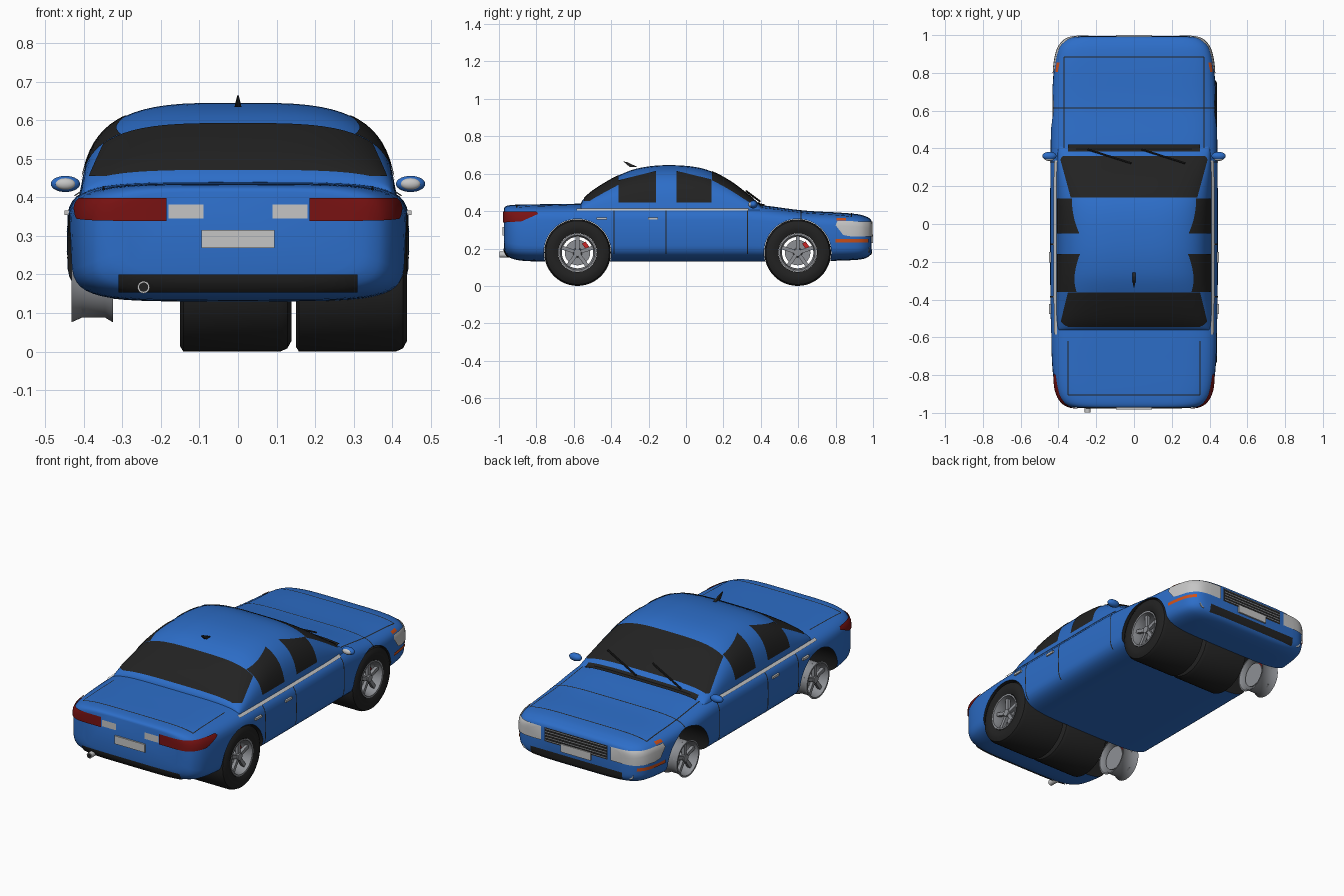
import bpy, bmesh
from math import sin, cos, pi, radians
from mathutils import Vector, Matrix

old = bpy.data.objects.get("Cube")
if old:
    bpy.data.objects.remove(old, do_unlink=True)


def material(name, r, g, b):
    m = bpy.data.materials.new(name)
    m.use_nodes = True
    m.diffuse_color = (r, g, b, 1)
    m.node_tree.nodes["Principled BSDF"].inputs["Base Color"].default_value = (r, g, b, 1)
    return m


blue = material("body blue", .026, .155, .58)
black = material("black", .016, .016, .016)
red = material("tail red", .19, .006, .006)
orange = material("indicator orange", .62, .08, .01)
pale = material("pale grey", .56, .56, .56)
metal = material("rim grey", .27, .28, .3)
caliper_red = material("caliper red", .6, .02, .02)
made = []


def finish(name, bm, *mats):
    bmesh.ops.recalc_face_normals(bm, faces=bm.faces)
    mesh = bpy.data.meshes.new(name)
    bm.to_mesh(mesh)
    bm.free()
    ob = bpy.data.objects.new(name, mesh)
    bpy.context.collection.objects.link(ob)
    for m in mats:
        mesh.materials.append(m)
    made.append(ob)
    return ob


def skin(rings, loop=False):
    """Join closed rings of points; cap the ends unless they loop."""
    bm = bmesh.new()
    vs = [[bm.verts.new(p) for p in r] for r in rings]
    n = len(rings[0])
    for a, b in zip(vs, vs[1:] + vs[:1] if loop else vs[1:]):
        for i in range(n):
            bm.faces.new((a[i], a[(i + 1) % n], b[(i + 1) % n], b[i]))
    if not loop:
        bm.faces.new(vs[0])
        bm.faces.new(vs[-1])
    bmesh.ops.recalc_face_normals(bm, faces=bm.faces)
    return bm


def smooth(rows, steps=4):
    """Catmull-Rom through the stations."""
    out = []
    for i in range(len(rows) - 1):
        p = [Vector(rows[max(0, min(len(rows) - 1, i + k))]) for k in (-1, 0, 1, 2)]
        for s in range(steps):
            t = s / steps
            out.append(p[1] + .5 * t * (p[2] - p[0] + t * (2 * p[0] - 5 * p[1] + 4 * p[2] - p[3]
                       + t * (3 * (p[1] - p[2]) + p[3] - p[0]))))
    return out + [Vector(rows[-1])]


def power(v, n):
    return (1 if v >= 0 else -1) * abs(v) ** (2 / n)


def lathe(name, profile, y, z, mat, steps=48):
    rings = [[(x, y + r * cos(a), z + r * sin(a)) for x, r in profile]
             for a in (2 * pi * k / steps for k in range(steps))]
    return finish(name, skin(rings, True), mat)


def tube(name, a, b, radius, mat, segs=20, r2=None):
    d = Vector(b) - Vector(a)
    bm = bmesh.new()
    bmesh.ops.create_cone(bm, cap_ends=True, segments=segs, radius1=radius,
                          radius2=radius if r2 is None else r2, depth=d.length,
                          matrix=Matrix.Translation((Vector(a) + Vector(b)) / 2)
                          @ d.to_track_quat('Z', 'Y').to_matrix().to_4x4())
    return finish(name, bm, mat)


def block(name, size, mat, matrix):
    bm = bmesh.new()
    bmesh.ops.create_cube(bm, size=1, matrix=matrix @ Matrix.Diagonal((*size, 1)))
    return finish(name, bm, mat)


def ball(name, loc, size, mat):
    bm = bmesh.new()
    bmesh.ops.create_uvsphere(bm, u_segments=24, v_segments=14, radius=1,
                              matrix=Matrix.Translation(loc) @ Matrix.Diagonal((*size, 1)))
    return finish(name, bm, mat)


def patch(name, src, mat, axis, pts, lo, hi, off=.003):
    """Thin plate: the source surface trimmed by a convex prism along an axis."""
    bm = src.copy()
    bm.normal_update()
    for v, n in [(v, v.normal.copy()) for v in bm.verts]:
        v.co += n * off
    others = [i for i in range(3) if i != axis]

    def place(p):
        v = Vector((0, 0, 0))
        v[others[0]], v[others[1]] = p
        return v
    pts = [place(p) for p in pts]
    mid = sum(pts, Vector()) / len(pts)
    along = Vector([float(i == axis) for i in range(3)])
    planes = [(along * min(lo, hi), -along), (along * max(lo, hi), along)]
    for a, b in zip(pts, pts[1:] + pts[:1]):
        no = (b - a).cross(along)
        planes.append((a, no if no.dot(a - mid) > 0 else -no))
    for co, no in planes:
        bmesh.ops.bisect_plane(bm, geom=bm.verts[:] + bm.edges[:] + bm.faces[:],
                               plane_co=co, plane_no=no, clear_outer=True)
    return finish(name, bm, mat)


def rect(a, b, c, d):
    return [(a, c), (b, c), (b, d), (a, d)]


# Lower body: y, half width, bottom, top
body_rows = smooth([(-.972, .30, .20, .415), (-.965, .345, .175, .425), (-.94, .385, .15, .432),
                    (-.88, .415, .135, .435), (-.75, .433, .13, .437), (-.5, .442, .13, .44),
                    (0, .444, .13, .44), (.34, .442, .13, .437), (.62, .437, .13, .404),
                    (.82, .424, .135, .392), (.92, .405, .14, .383), (.965, .375, .15, .37),
                    (.985, .34, .165, .358), (.992, .29, .18, .345)])
ring = [(power(cos(a), 5), power(sin(a), 5)) for a in (2 * pi * k / 48 for k in range(48))]
body = skin([[(w * u, y, (b + t) / 2 + (t - b) / 2 * v) for u, v in ring]
             for y, w, b, t in body_rows])

# Cabin: y, half width, top
base = .40
cab_rows = smooth([(-.562, .40, .44), (-.55, .405, .462), (-.5, .41, .507), (-.42, .412, .558),
                   (-.34, .413, .6), (-.26, .413, .628), (-.15, .413, .644), (-.03, .413, .644),
                   (.07, .413, .632), (.15, .413, .606), (.24, .412, .557), (.32, .41, .497),
                   (.38, .405, .45), (.41, .40, .42)])
arc = [(power(cos(a), 3.5), power(sin(a), 3.5)) for a in (pi * k / 32 for k in range(33))]
cabin = skin([[(w * u * (1 - .1 * v * (t - base) / .24), y, base + (t - base) * v) for u, v in arc]
              for y, w, t in cab_rows])

body_ob = finish("body", body.copy(), blue, black)
finish("cabin", cabin.copy(), blue)

# Wheel wells cut through the body, with black linings
axle_z = .178
axles = {"rear": -.58, "front": .597}
for label, y in axles.items():
    cutter = tube("well_cutter", (-.6, y, axle_z), (.6, y, axle_z), .18, blue, 48)
    made.remove(cutter)
    cutter.hide_render = True
    cutter.data.materials.append(black)
    for f in cutter.data.polygons:
        f.material_index = 1
    mod = body_ob.modifiers.new("well", 'BOOLEAN')
    mod.operation, mod.solver, mod.object = 'DIFFERENCE', 'EXACT', cutter
    bpy.context.view_layer.objects.active = body_ob
    bpy.ops.object.modifier_apply(modifier=mod.name)
    bpy.data.objects.remove(cutter, do_unlink=True)

# Wheels: wide tyres sit on the left and middle, rims on both sides
for label, y in axles.items():
    for side, x0 in (("left", .15), ("middle", -.15)):
        lathe(label + "_tyre_" + side, [(x0 + dx, r) for dx, r in (
            (0, .103), (0, .165), (.008, .178), (.26, .178), (.278, .17), (.289, .15),
            (.289, .125), (.28, .103))], y, axle_z, black)
    for side, s in (("left", 1), ("right", -1)):
        tag = label + "_" + side
        lathe(tag + "_rim", [(s * x, r) for x, r in (
            (.432, .102), (.432, .093), (.40, .084), (.345, .084), (.325, .095), (.325, .102),
            (.345, .09), (.405, .09))], y, axle_z, metal)
        tube(tag + "_brake_disc", (s * .345, y, axle_z), (s * .352, y, axle_z), .068, metal, 32)
        tube(tag + "_hub", (s * .35, y, axle_z), (s * .42, y, axle_z), .026, metal, r2=.02)
        at = Matrix.Translation((s * .405, y, axle_z))
        for k in range(5):
            turn = Matrix.Rotation(2 * pi * k / 5, 4, 'X')
            block(tag + "_spoke", (.018, .02, .08), metal, at @ turn @ Matrix.Translation((0, 0, .05)))
        block(tag + "_caliper", (.03, .022, .05), caliper_red,
              at @ Matrix.Rotation(radians(-55), 4, 'X') @ Matrix.Translation((-s * .04, 0, .058))
              @ Matrix.Rotation(pi / 2, 4, 'X'))

# Front and rear glass
patch("rear_window", cabin, black, 2, [(-.395, -.545), (.395, -.545), (.35, -.362), (-.35, -.362)], .455, .7)
patch("windscreen", cabin, black, 2, [(-.395, .36), (.395, .36), (.335, .14), (-.335, .14)], .445, .7)

# Details on both sides
for side, s in (("left", 1), ("right", -1)):
    def flank(name, mat, pts, src=body, x=.3, off=.003):
        patch(side + "_" + name, src, mat, 0, pts, s * x, s * .6, off)
    flank("rear_side_window", black, [(-.36, .445), (-.16, .445), (-.16, .615), (-.36, .565)], cabin, .2)
    flank("front_side_window", black, [(-.05, .445), (.135, .445), (.135, .57), (-.05, .615)], cabin, .2)
    flank("belt_trim", pale, rect(-.585, .335, .404, .415), off=.006)
    for y in (-.385, -.107, .328):
        flank("door_gap", black, rect(y - .003, y + .003, .17, .405), off=.002)
    for y in (-.45, -.177):
        block(side + "_door_handle", (.014, .055, .012), pale, Matrix.Translation((s * .443, y, .36)))
    flank("tail_light", red, [(-1, .338), (-.88, .345), (-.79, .385), (-.8, .398), (-1, .398)], x=.185, off=.006)
    flank("headlight", pale, [(.8, .325), (.84, .272), (.88, .265), (1, .265), (1, .343), (.81, .348)],
          x=.22, off=.006)
    flank("upper_indicator", orange, rect(.805, .855, .35, .364))
    flank("lower_indicator", orange, rect(.8, .975, .232, .25), x=.25, off=.005)
    patch(side + "_reverse_light", body, pale, 1, rect(s * .09, s * .18, .345, .382), -1, -.9)
    tube(side + "_fog_light", (s * .33, .955, .2), (s * .33, .98, .2), .022, pale)
    # Panel gaps of bonnet and boot lid
    patch(side + "_bonnet_gap", body, black, 2, rect(s * .367, s * .373, .4, .885), .3, .5, .002)
    patch(side + "_boot_gap", body, black, 2, rect(s * .347, s * .352, -.905, -.62), .3, .5, .002)
    # Door mirrors
    ball(side + "_mirror", (s * .448, .36, .435), (.038, .022, .021), blue)
    ball(side + "_mirror_glass", (s * .448, .346, .435), (.026, .012, .015), pale)

for name, half, y in (("bonnet_front_gap", .37, .885), ("bonnet_mid_gap", .43, .615), ("boot_rear_gap", .35, -.905)):
    patch(name, body, black, 2, rect(-half, half, y - .003, y + .003), .33, .5, .002)
patch("cowl_vent", body, black, 2, rect(-.35, .35, .386, .42), .35, .5, .008)
patch("cowl_cover", cabin, black, 2, rect(-.35, .35, .384, .412), .41, .5, .004)
for x in (-.245, .04):
    tube("wiper", (x, .395, .452), (x + .23, .322, .507), .005, black, 8)

# Nose: grille with bars, plate and lower intake
patch("grille", body, black, 1, rect(-.2, .2, .262, .342), .9, 1.1)
for k in range(5):
    z = .272 + .016 * k
    patch("grille_bar", body, metal, 1, rect(-.195, .195, z - .002, z + .002), .9, 1.1, .007)
block("front_plate", (.19, .012, .045), pale, Matrix.Translation((0, .995, .253)))
patch("front_intake", body, black, 1, rect(-.29, .29, .165, .212), .9, 1.1)

# Tail: plate, lower panel, exhaust
block("rear_plate", (.19, .012, .046), pale, Matrix.Translation((0, -.975, .292)))
patch("rear_lower_panel", body, black, 1, rect(-.31, .31, .153, .2), -1.1, -.85, .005)
tube("exhaust", (-.245, -.9, .167), (-.245, -.997, .167), .016, pale)
tube("exhaust_bore", (-.245, -.98, .167), (-.245, -.998, .167), .012, black)

# Roof aerial fin
fin = [[(-.009, -.30, .635), (.009, -.30, .635), (.009, -.258, .635), (-.009, -.258, .635)],
       [(-.002, -.335, .665), (.002, -.335, .665), (.002, -.315, .662), (-.002, -.315, .662)]]
finish("roof_aerial", skin(fin), black)

body.free()
cabin.free()
bpy.ops.object.select_all(action='DESELECT')
for ob in made:
    ob.select_set(True)
bpy.context.view_layer.objects.active = body_ob
bpy.ops.object.shade_smooth_by_angle(angle=radians(35))
